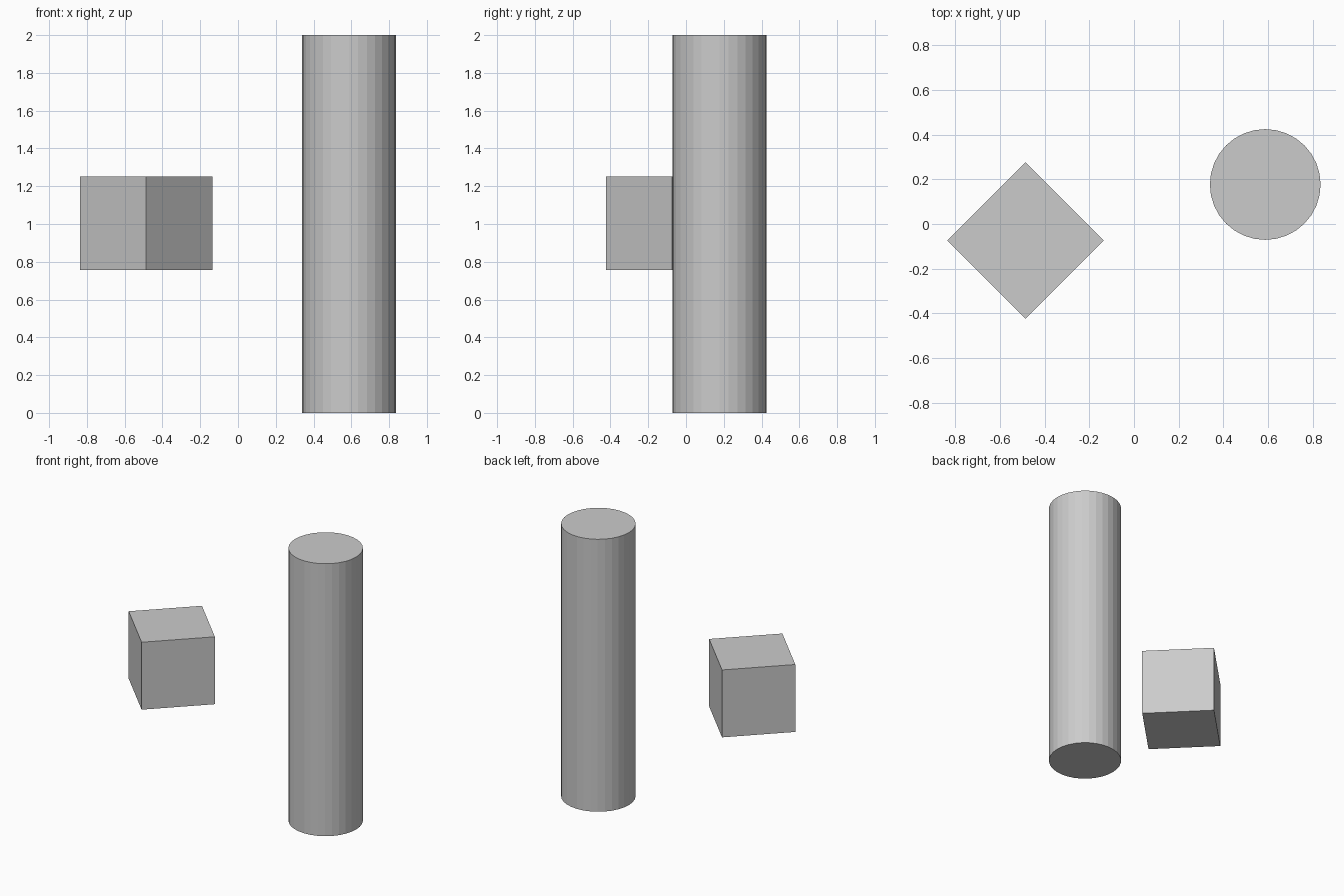
import bpy
from math import radians

default = bpy.data.objects.get("Cube")
if default:
    bpy.data.objects.remove(default, do_unlink=True)

# Single plain grey for both parts
GREY = (0.6, 0.6, 0.6, 1.0)
grey = bpy.data.materials.new("light grey")
grey.use_nodes = True
grey.diffuse_color = GREY
grey.node_tree.nodes["Principled BSDF"].inputs["Base Color"].default_value = GREY


def finish(name):
    part = bpy.context.object
    part.name = name
    part.data.materials.append(grey)
    bpy.ops.object.shade_flat()


# Tall faceted column standing on the ground
bpy.ops.mesh.primitive_cylinder_add(vertices=32, radius=0.248, depth=2,
                                    location=(0.588, 0.177, 1))
finish("column")

# Floating block turned corner-first to the front
bpy.ops.mesh.primitive_cube_add(size=0.495, location=(-0.486, -0.074, 1.003),
                                rotation=(0, 0, radians(45)))
finish("floating_block")
